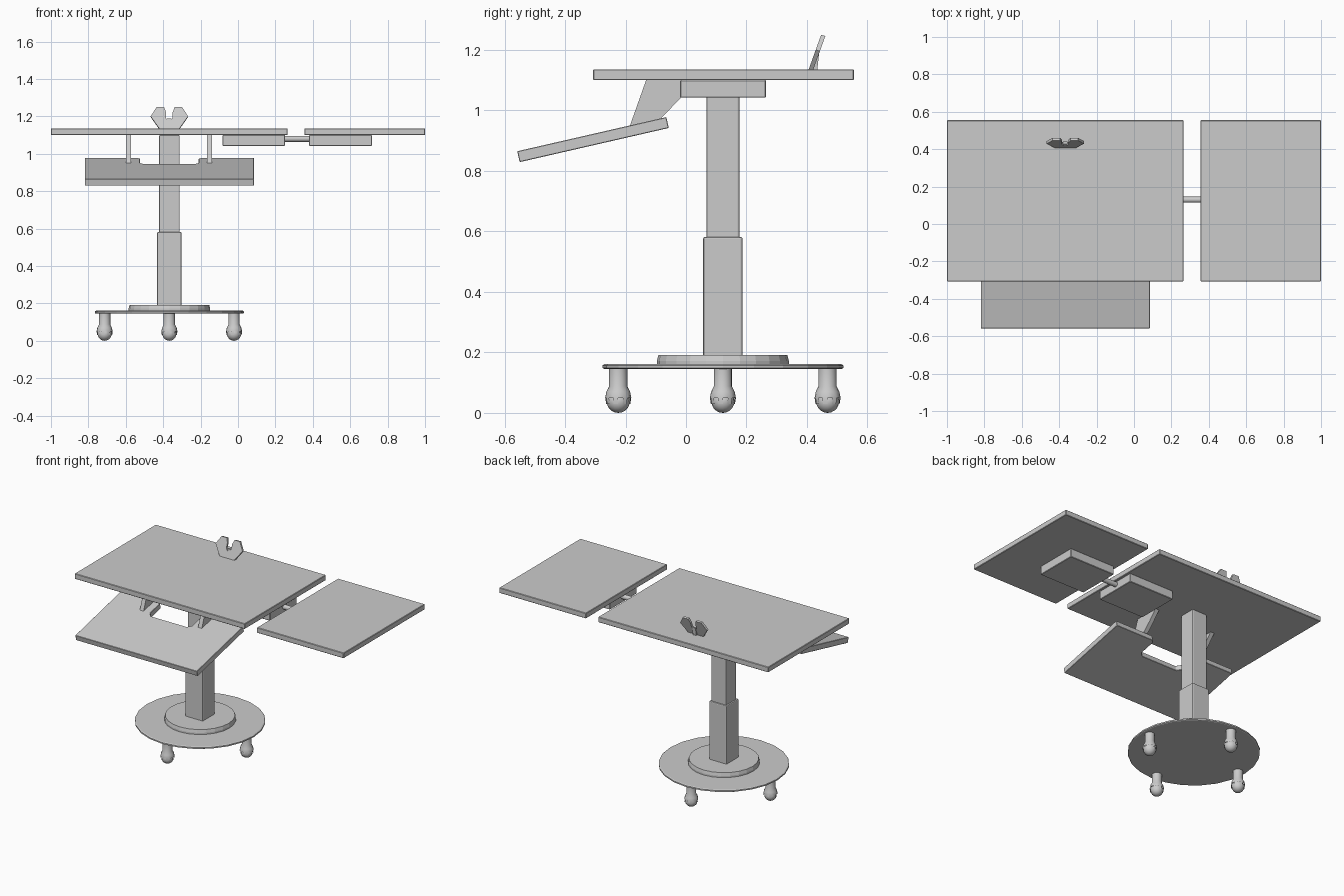
import bpy, bmesh, math
from mathutils import Matrix, Vector

if "Cube" in bpy.data.objects:
    bpy.data.objects.remove(bpy.data.objects["Cube"])

CX, CY = -0.367, 0.122   # column axis


def finish(bm, name, bevel=0.0, segments=1, smooth=False):
    bmesh.ops.recalc_face_normals(bm, faces=bm.faces)
    me = bpy.data.meshes.new(name)
    bm.to_mesh(me)
    bm.free()
    ob = bpy.data.objects.new(name, me)
    bpy.context.collection.objects.link(ob)
    if bevel:
        m = ob.modifiers.new("bevel", 'BEVEL')
        m.width, m.segments = bevel, segments
    if smooth:
        bpy.ops.object.select_all(action='DESELECT')
        ob.select_set(True)
        bpy.context.view_layer.objects.active = ob
        bpy.ops.object.shade_smooth_by_angle(angle=math.radians(35))
    return ob


def box(name, x, y, z, bevel=0.003, segments=1):
    bm = bmesh.new()
    size = (x[1] - x[0], y[1] - y[0], z[1] - z[0])
    mid = ((x[0] + x[1]) / 2, (y[0] + y[1]) / 2, (z[0] + z[1]) / 2)
    bmesh.ops.create_cube(bm, size=1, matrix=Matrix.Translation(mid) @ Matrix.Diagonal((*size, 1)))
    return finish(bm, name, bevel, segments)


def prism(name, points, offset, bevel=0.0):
    """Extrude a planar outline along an offset vector."""
    bm = bmesh.new()
    face = bm.faces.new([bm.verts.new(p) for p in points])
    new = bmesh.ops.extrude_face_region(bm, geom=[face], use_keep_orig=True)["geom"]
    bmesh.ops.translate(bm, vec=Vector(offset), verts=[g for g in new if isinstance(g, bmesh.types.BMVert)])
    return finish(bm, name, bevel)


def lathe_rings(bm, profile, n, centre):
    rings = [[bm.verts.new((centre[0] + r * math.cos(2 * math.pi * i / n),
                            centre[1] + r * math.sin(2 * math.pi * i / n), z))
              for i in range(n)] for r, z in profile]
    rows = []
    for a, b in zip(rings, rings[1:]):
        rows.append([bm.faces.new((a[i], a[(i + 1) % n], b[(i + 1) % n], b[i])) for i in range(n)])
    return rings, rows


def lathe(name, profile, n, centre, smooth=False):
    bm = bmesh.new()
    rings, _ = lathe_rings(bm, profile, n, centre)
    bm.faces.new(rings[0])
    bm.faces.new(rings[-1])
    return finish(bm, name, smooth=smooth)


# Table tops
box("main_top", (-1, 0.265), (-0.307, 0.555), (1.10, 1.136))
box("side_top", (0.355, 1), (-0.307, 0.555), (1.10, 1.136))

# Joint between the tops: two blocks and a rod
box("main_joint_block", (-0.083, 0.252), (-0.02, 0.265), (1.042, 1.10))
box("side_joint_block", (0.38, 0.717), (-0.02, 0.265), (1.042, 1.10))
bm = bmesh.new()
bmesh.ops.create_cone(bm, cap_ends=True, segments=16, radius1=0.016, radius2=0.016, depth=0.15,
                      matrix=Matrix.Translation((0.316, 0.13, 1.08)) @ Matrix.Rotation(math.pi / 2, 4, 'Y'))
finish(bm, "joint_rod", smooth=True)

# Telescopic column
box("upper_column", (CX - 0.055, CX + 0.055), (CY - 0.055, CY + 0.055), (0.56, 1.10), 0.006, 2)
box("lower_column", (CX - 0.065, CX + 0.065), (CY - 0.065, CY + 0.065), (0.18, 0.582), 0.006, 2)

# Round base
lathe("base_plate", [(0.392, 0.145), (0.398, 0.148), (0.398, 0.157), (0.392, 0.161)], 24, (CX, CY))
lathe("base_collar", [(0.218, 0.16), (0.218, 0.172), (0.213, 0.192)], 24, (CX, CY))

# Ball casters: fingered housing around a ball
for k in range(4):
    a = k * math.pi / 2
    c = (CX + 0.346 * math.cos(a), CY + 0.346 * math.sin(a))
    bm = bmesh.new()
    rings, rows = lathe_rings(bm, [(0.03, 0.146), (0.03, 0.088), (0.039, 0.07), (0.043, 0.05), (0.040, 0.03)], 16, c)
    bm.faces.new(rings[0])
    bmesh.ops.delete(bm, geom=[f for row in rows[3:] for f in row[::2]], context='FACES')
    housing = finish(bm, f"caster_housing_{k + 1}", smooth=True)
    bm = bmesh.new()
    bmesh.ops.create_uvsphere(bm, u_segments=16, v_segments=10, radius=0.038,
                              matrix=Matrix.Translation((*c, 0.038)))
    finish(bm, f"caster_ball_{k + 1}", smooth=True)

# Tilted keyboard tray with a notch at the back
def tray_point(x, y):
    return (x, y, 0.978 + (y + 0.065) * 0.229)


half = [(0.452, -0.558), (0.452, -0.065), (0.172, -0.065), (0.157, -0.08), (0.157, -0.185), (0.133, -0.209)]
outline = half + [(-x, y) for x, y in reversed(half)]
prism("keyboard_tray", [tray_point(CX + x, y) for x, y in outline], (0, 0.008, -0.036), 0.002)

# Brackets carrying the tray
bracket = [(-0.132, 1.10), (-0.187, 0.945), (-0.09, 0.967), (-0.02, 1.038), (0.035, 1.10)]
for side, x in (("left", -0.60), ("right", -0.167)):
    prism(f"tray_bracket_{side}", [(x, y, z) for y, z in bracket], (0.028, 0, 0))

# Butterfly shaped clip leaning back on the table, with a small prop
half = [(0.053, 1.134), (0.1, 1.2), (0.068, 1.25), (0.028, 1.25), (0.018, 1.222), (0.018, 1.19), (0.006, 1.178)]
outline = half + [(-x, z) for x, z in reversed(half)]
prism("clip_plate", [(CX + x, 0.405 + (z - 1.134) * 0.36, z) for x, z in outline], (0, 0.014, -0.004))
prop = [(0.416, 1.134), (0.434, 1.134), (0.440, 1.188), (0.428, 1.188)]
prism("clip_prop", [(CX - 0.012, y, z) for y, z in prop], (0.024, 0, 0))
